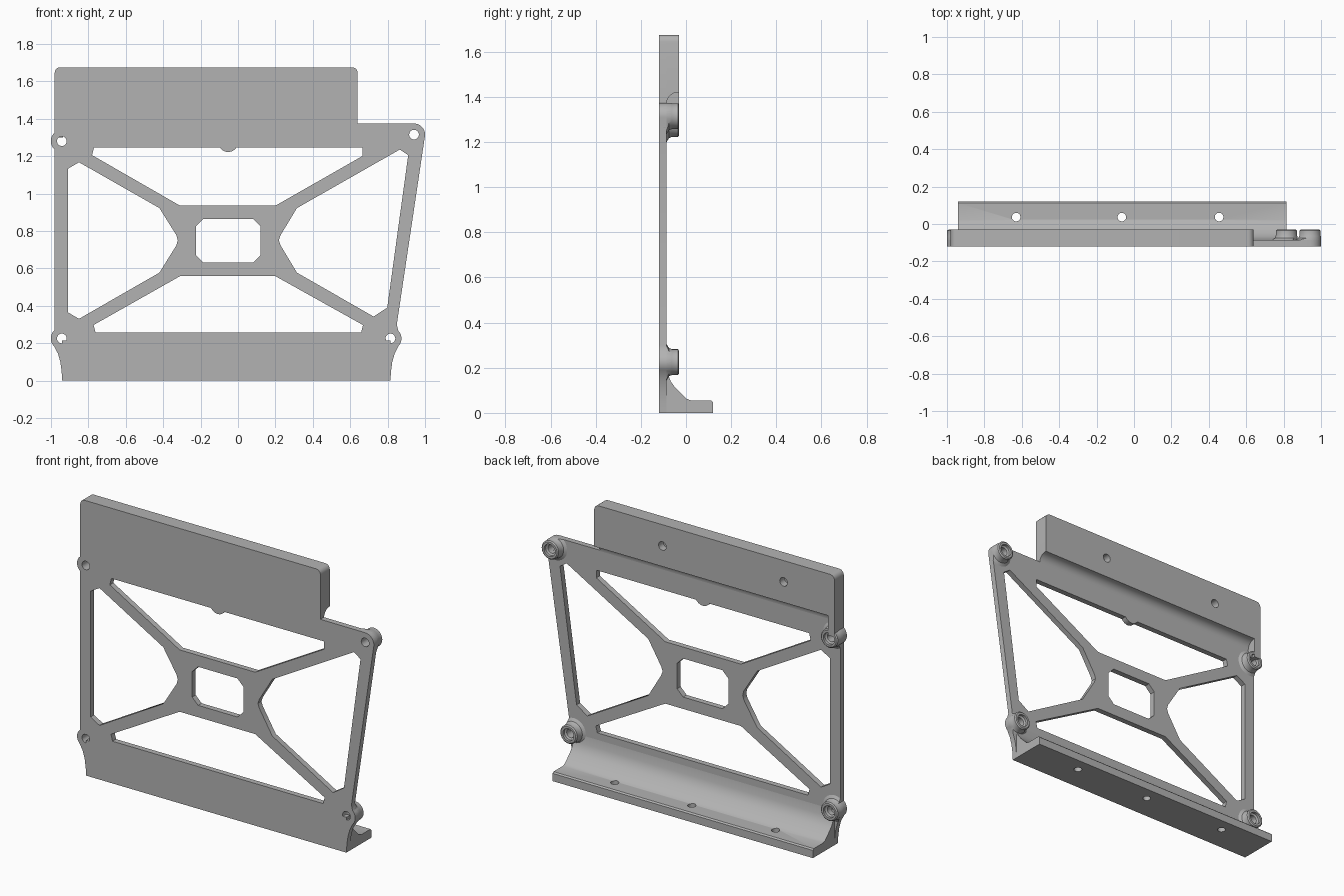
import bpy, bmesh
from math import radians, cos, sin, tau
from mathutils import Matrix, Vector

if "Cube" in bpy.data.objects:
    bpy.data.objects.remove(bpy.data.objects["Cube"])

FRONT, WEB, BACK = -0.12, -0.086, -0.03   # depth levels
BOSSES = {"upper_right_boss": (-0.942, 1.28), "upper_left_boss": (0.941, 1.315),
          "lower_right_boss": (-0.942, 0.225), "lower_left_boss": (0.815, 0.225)}
R = 0.059

grey = bpy.data.materials.new("mid_grey")
grey.use_nodes = True
grey.diffuse_color = (0.45, 0.45, 0.45, 1)
grey.node_tree.nodes["Principled BSDF"].inputs["Base Color"].default_value = (0.45, 0.45, 0.45, 1)


def add_object(name, mesh):
    mesh.materials.clear()
    mesh.materials.append(grey)
    ob = bpy.data.objects.new(name, mesh)
    bpy.context.collection.objects.link(ob)
    return ob


def from_bmesh(name, bm):
    bmesh.ops.remove_doubles(bm, verts=bm.verts, dist=1e-5)
    bmesh.ops.recalc_face_normals(bm, faces=bm.faces)
    mesh = bpy.data.meshes.new(name)
    bm.to_mesh(mesh)
    bm.free()
    return add_object(name, mesh)


def arc(center, r, start, end, steps=10):
    angles = [radians(start + (end - start) * i / steps) for i in range(steps + 1)]
    return [(center[0] + r * cos(a), center[1] + r * sin(a)) for a in angles]


def slab(name, loops, y0, y1):
    """Flat plate in the XZ plane; loops after the first are openings."""
    curve = bpy.data.curves.new(name, 'CURVE')
    curve.dimensions = '2D'
    curve.fill_mode = 'BOTH'
    curve.extrude = (y1 - y0) / 2
    for loop in loops:
        spline = curve.splines.new('POLY')
        spline.points.add(len(loop) - 1)
        for point, (x, z) in zip(spline.points, loop):
            point.co = (x, z, 0, 1)
        spline.use_cyclic_u = True
    temp = bpy.data.objects.new(name + "_curve", curve)
    bpy.context.collection.objects.link(temp)
    graph = bpy.context.evaluated_depsgraph_get()
    mesh = bpy.data.meshes.new_from_object(temp.evaluated_get(graph))
    bpy.data.objects.remove(temp)
    mesh.transform(Matrix.Translation((0, (y0 + y1) / 2, 0)) @ Matrix.Rotation(radians(90), 4, 'X'))
    bm = bmesh.new()
    bm.from_mesh(mesh)
    return from_bmesh(name, bm)


def bar(name, profile, x0, x1):
    """YZ profile swept along x."""
    bm = bmesh.new()
    face = bm.faces.new([bm.verts.new((x0, y, z)) for y, z in profile])
    new = bmesh.ops.extrude_face_region(bm, geom=[face])["geom"]
    bmesh.ops.translate(bm, vec=(x1 - x0, 0, 0),
                        verts=[v for v in new if isinstance(v, bmesh.types.BMVert)])
    return from_bmesh(name, bm)


def boolean(ob, cutter, operation):
    mod = ob.modifiers.new("cut", 'BOOLEAN')
    mod.operation, mod.object, mod.solver = operation, cutter, 'EXACT'
    bpy.context.view_layer.objects.active = ob
    bpy.ops.object.modifier_apply(modifier=mod.name)


def drill(ob, center, r, depth, axis):
    bm = bmesh.new()
    turn = Matrix.Rotation(radians(90), 4, 'X') if axis == 'Y' else Matrix()
    bmesh.ops.create_cone(bm, cap_ends=True, segments=24, radius1=r, radius2=r,
                          depth=depth, matrix=Matrix.Translation(center) @ turn)
    cutter = from_bmesh("drill", bm)
    boolean(ob, cutter, 'DIFFERENCE')
    bpy.data.objects.remove(cutter)


# Outline of the whole frame
outline = [(-0.94, 0), (0.815, 0), (0.818, 0.05), (0.825, 0.1), (0.838, 0.145)]
outline += arc(BOSSES["lower_left_boss"], R, -45, 45)
outline += [(0.849, 0.3)]
outline += arc(BOSSES["upper_left_boss"], R, -6, 90)
outline += [(0.64, 1.375)]
outline += arc((0.61, 1.645), 0.03, 0, 90, 5) + arc((-0.95, 1.645), 0.03, 90, 180, 5)
outline += arc(BOSSES["upper_right_boss"], R, 130, 230)
outline += arc(BOSSES["lower_right_boss"], R, 130, 225)
outline += [(-0.963, 0.145), (-0.95, 0.1), (-0.943, 0.05)]

# Openings of the cross-braced frame
upper_opening = [(-0.77, 1.247)] + arc((-0.053, 1.275), 0.053, 212, 328) + [
    (0.665, 1.247), (0.665, 1.2), (0.2, 0.935), (-0.31, 0.935), (-0.78, 1.205)]
lower_opening = [(-0.762, 0.257), (0.658, 0.257), (0.668, 0.297),
                 (0.2, 0.558), (-0.31, 0.558), (-0.772, 0.297)]
right_opening = [(-0.91, 0.365), (-0.85, 0.33), (-0.42, 0.577), (-0.33, 0.722), (-0.322, 0.75),
                 (-0.33, 0.778), (-0.42, 0.922), (-0.85, 1.167), (-0.91, 1.132)]
left_opening = [(0.218, 0.75), (0.228, 0.722), (0.315, 0.577), (0.725, 0.342), (0.798, 0.39),
                (0.91, 1.205), (0.865, 1.235), (0.315, 0.922), (0.228, 0.778)]
center_opening = [(-0.185, 0.63), (0.08, 0.63), (0.12, 0.67), (0.12, 0.825),
                  (0.08, 0.865), (-0.185, 0.865), (-0.225, 0.825), (-0.225, 0.67)]
screw_holes = [arc(c, 0.026, 0, 345, 23) for c in BOSSES.values()]
slab("frame_plate", [outline, upper_opening, lower_opening, right_opening,
                     left_opening, center_opening] + screw_holes, FRONT, WEB)

# Thick top block with two blind holes in the back
block = slab("top_block", [[(-0.98, 1.42), (0.64, 1.42)] + arc((0.61, 1.645), 0.03, 0, 90, 5)
                           + arc((-0.95, 1.645), 0.03, 90, 180, 5)], WEB - 0.005, BACK)
for x in (-0.637, 0.18):
    drill(block, (x, BACK, 1.545), 0.026, 0.09, 'Y')
cove = arc((-0.036, 1.37), 0.05, 180, 90, 8)
bar("top_block_cove", [(-0.1, 1.37)] + cove + [(-0.036, 1.43), (-0.1, 1.43)], -0.98, 0.64)
bar("top_block_end", [(WEB - 0.005, 1.3), (BACK, 1.3), (BACK, 1.42), (WEB - 0.005, 1.42)],
    -0.98, -0.935)

# Base flange with a coved web and three vertical holes
flange = bar("base_flange", [(-0.119, 0), (0.12, 0), (0.12, 0.047), (0.112, 0.055), (0.022, 0.055),
                             (0.002, 0.063), (-0.05, 0.115), (-0.068, 0.14), (-0.079, 0.17),
                             (WEB, 0.215), (-0.119, 0.215)], -0.94, 0.815)
for x in (-0.63, -0.065, 0.455):
    drill(flange, (x, 0.037, 0.03), 0.023, 0.2, 'Z')

# Screw bosses, trimmed to the outline
trim = slab("trim", [outline], -0.2, 0.05)
profile = [(0.026, -0.1), (0.026, -0.052), (0.037, -0.046), (0.037, BACK), (0.05, BACK),
           (0.057, -0.036), (0.057, -0.062), (0.063, -0.076), (0.08, WEB), (0.08, -0.1)]
for name, (x, z) in BOSSES.items():
    bm = bmesh.new()
    verts = [bm.verts.new((x + r, y, z)) for r, y in profile]
    edges = [bm.edges.new((verts[i - 1], verts[i])) for i in range(len(verts))]
    bmesh.ops.spin(bm, geom=verts + edges, cent=Vector((x, 0, z)), axis=(0, 1, 0),
                   angle=tau, steps=32)
    boolean(from_bmesh(name, bm), trim, 'INTERSECT')
bpy.data.objects.remove(trim)

# Smooth shading on rounded parts, sharp edges kept
for ob in bpy.context.collection.objects:
    if ob.type == 'MESH' and grey.name in ob.data.materials:
        bpy.ops.object.select_all(action='DESELECT')
        ob.select_set(True)
        bpy.context.view_layer.objects.active = ob
        bpy.ops.object.shade_smooth_by_angle(angle=radians(35))
